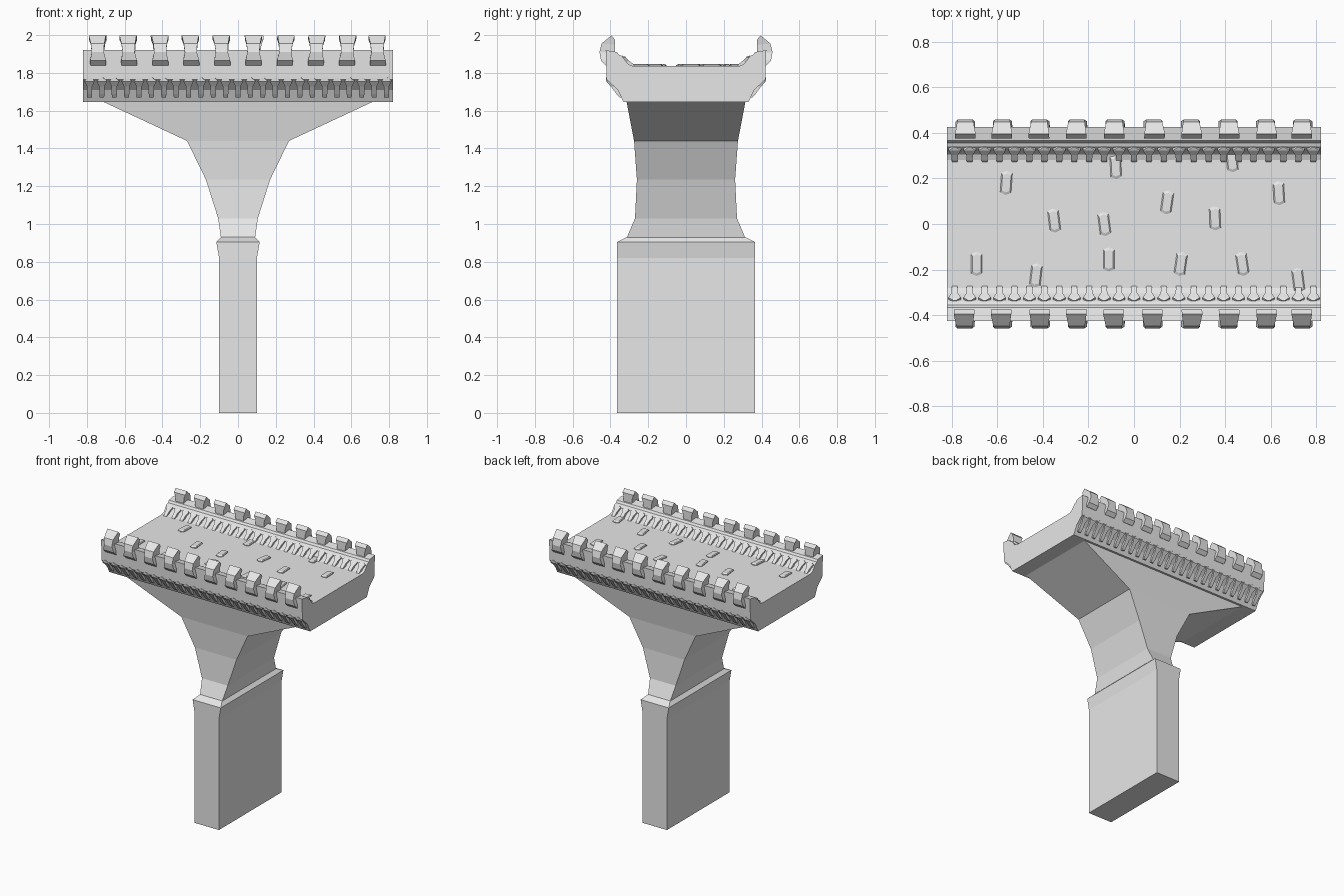
import bpy, bmesh, random
from math import radians
from mathutils import Matrix, Vector

random.seed(4)
cube = bpy.data.objects.get("Cube")
if cube:
    bpy.data.objects.remove(cube, do_unlink=True)

stone = bpy.data.materials.new("pale_grey_stone")
stone.use_nodes = True
GREY = (0.8, 0.8, 0.8, 1)
stone.diffuse_color = GREY
stone.node_tree.nodes["Principled BSDF"].inputs["Base Color"].default_value = GREY


def loft(bm, rings):
    """Skin a stack of equal rings and cap both ends."""
    loops = [[bm.verts.new(p) for p in ring] for ring in rings]
    n = len(loops[0])
    for a, b in zip(loops, loops[1:]):
        for i in range(n):
            j = (i + 1) % n
            bm.faces.new((a[i], a[j], b[j], b[i]))
    bm.faces.new(loops[0][::-1])
    bm.faces.new(loops[-1])


def finish(bm, name):
    bmesh.ops.recalc_face_normals(bm, faces=bm.faces)
    mesh = bpy.data.meshes.new(name)
    bm.to_mesh(mesh)
    bm.free()
    mesh.materials.append(stone)
    obj = bpy.data.objects.new(name, mesh)
    bpy.context.collection.objects.link(obj)
    return obj


def rect(hx, hy, z):
    return [(-hx, -hy, z), (hx, -hy, z), (hx, hy, z), (-hx, hy, z)]


def stack(name, levels):
    bm = bmesh.new()
    loft(bm, [rect(*lv) for lv in levels])
    return finish(bm, name)


def block(bm, x, side, sections, tilt=0.0):
    """Block from (outer y, z, inner y, z, half width) sections."""
    rings = []
    zmid = sections[0][1]
    for yo, zo, yi, zi, w in sections:
        ring = [(-w, yo, zo), (w, yo, zo), (w, yi, zi), (-w, yi, zi)]
        rings.append([(x + px + tilt * (pz - zmid), side * py, pz)
                      for px, py, pz in ring])
    loft(bm, rings)


# Pier with its flared collar, and the spreading support above
stack("pier", [(0.1, 0.365, 0), (0.1, 0.365, 0.82),
               (0.115, 0.365, 0.905), (0.09, 0.315, 0.93)])
stack("flared_support", [(0.09, 0.315, 0.925), (0.105, 0.27, 1.03),
                         (0.17, 0.26, 1.235), (0.27, 0.275, 1.44),
                         (0.72, 0.315, 1.65)])

# Bridge deck with parapets, extruded along x from a mirrored half profile
half = [(0.33, 1.645), (0.362, 1.71), (0.42, 1.765), (0.425, 1.92),
        (0.365, 1.91), (0.355, 1.895), (0.34, 1.89), (0.305, 1.845),
        (0.28, 1.836)]
profile = half + [(-y, z) for y, z in reversed(half)]
bm = bmesh.new()
loft(bm, [[(x, y, z) for y, z in profile] for x in (-0.82, 0.82)])
finish(bm, "deck_and_parapets")

# Battlement blocks: waisted, overhanging the parapet
merlon = [(0.425, 1.84, 0.40, 1.84, 0.042),
          (0.45, 1.865, 0.38, 1.87, 0.042),
          (0.458, 1.91, 0.375, 1.90, 0.032),
          (0.447, 1.955, 0.375, 1.95, 0.036),
          (0.395, 1.998, 0.375, 1.975, 0.045)]
bm = bmesh.new()
for side in (-1, 1):
    for i in range(10):
        block(bm, -0.74 + i * 0.1645, side, merlon, random.uniform(-0.06, 0.06))
finish(bm, "battlements")

# Rows of small corbels outside below and inside above the deck
outer = [(0.424, 1.775, 0.40, 1.775, 0.006),
         (0.422, 1.755, 0.39, 1.765, 0.027),
         (0.398, 1.728, 0.36, 1.73, 0.014),
         (0.368, 1.688, 0.33, 1.69, 0.014),
         (0.352, 1.67, 0.33, 1.67, 0.012)]
inner = [(0.345, 1.88, 0.335, 1.892, 0.006),
         (0.345, 1.87, 0.322, 1.886, 0.027),
         (0.325, 1.845, 0.302, 1.865, 0.014),
         (0.30, 1.83, 0.278, 1.846, 0.013),
         (0.285, 1.825, 0.27, 1.834, 0.011)]
for name, shape in (("outer_corbels", outer), ("inner_corbels", inner)):
    bm = bmesh.new()
    for side in (-1, 1):
        for i in range(25):
            block(bm, -0.786 + i * 0.0655, side, shape)
    finish(bm, name)

# Scattered six-sided paving stones on the deck
spots = [(-0.56, 0.18), (-0.08, 0.25), (0.43, 0.28), (-0.35, 0.015),
         (-0.13, 0.0), (0.145, 0.095), (0.355, 0.025), (0.635, 0.135),
         (-0.69, -0.175), (-0.43, -0.225), (-0.11, -0.155),
         (0.205, -0.175), (0.475, -0.175), (0.72, -0.245)]
outline = [(0, 0.053), (0.024, 0.043), (0.024, -0.043),
           (0, -0.053), (-0.024, -0.043), (-0.024, 0.043)]
bm = bmesh.new()
for x, y in spots:
    turn = Matrix.Rotation(radians(random.uniform(-10, 10)), 3, 'Z')
    loft(bm, [[turn @ Vector((px * s, py * s, 0)) + Vector((x, y, z))
               for px, py in outline]
              for s, z in ((1, 1.83), (1, 1.841), (0.78, 1.846))])
finish(bm, "paving_stones")
